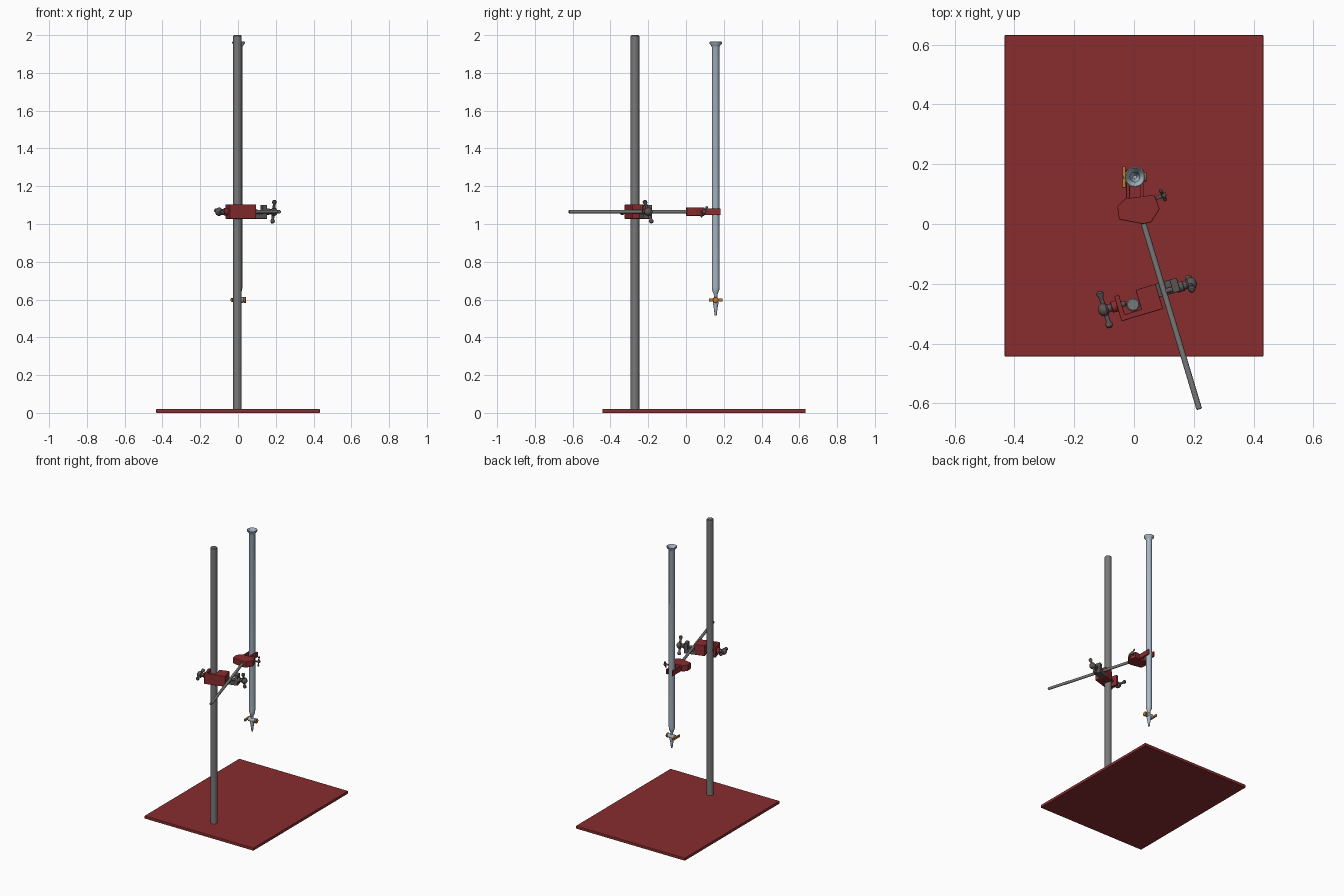
import bpy, bmesh, math
from mathutils import Vector, Matrix

if "Cube" in bpy.data.objects:
    bpy.data.objects.remove(bpy.data.objects["Cube"])


def mat(name, c):
    m = bpy.data.materials.new(name)
    m.diffuse_color = (*c, 1)
    m.use_nodes = True
    m.node_tree.nodes["Principled BSDF"].inputs["Base Color"].default_value = m.diffuse_color
    return m


RED = mat("red enamel", (0.25, 0.026, 0.028))
STEEL = mat("steel grey", (0.19, 0.19, 0.19))
IRON = mat("dark iron", (0.11, 0.088, 0.088))
GLASS = mat("pale glass", (0.40, 0.49, 0.58))
ORANGE = mat("orange plastic", (0.52, 0.19, 0.03))


def finish(bm, name, m, smooth=True):
    bmesh.ops.recalc_face_normals(bm, faces=bm.faces[:])
    me = bpy.data.meshes.new(name)
    bm.to_mesh(me)
    bm.free()
    ob = bpy.data.objects.new(name, me)
    bpy.context.collection.objects.link(ob)
    me.materials.append(m)
    if smooth:
        bpy.ops.object.select_all(action='DESELECT')
        ob.select_set(True)
        bpy.context.view_layer.objects.active = ob
        bpy.ops.object.shade_smooth_by_angle(angle=math.radians(35))
    return ob


def lathe(name, prof, m, origin, axis=(0, 0, 1), n=32):
    """Spin (radius, height) points round an axis."""
    bm = bmesh.new()
    rot = Vector((0, 0, 1)).rotation_difference(Vector(axis)).to_matrix()
    rings = []
    for r, h in prof:
        k = 1 if r == 0 else n
        rings.append([bm.verts.new(rot @ Vector((r * math.cos(2 * math.pi * i / n),
                      r * math.sin(2 * math.pi * i / n), h)) + Vector(origin)) for i in range(k)])
    for a, b in zip(rings, rings[1:]):
        for i in range(n):
            f = [a[i % len(a)], a[(i + 1) % len(a)], b[(i + 1) % len(b)], b[i % len(b)]]
            bm.faces.new(list(dict.fromkeys(f)))
    return finish(bm, name, m)


def rod(name, p, q, r, m, n=24, c=0.002):
    p, q = Vector(p), Vector(q)
    h = (q - p).length
    return lathe(name, [(0, 0), (r - c, 0), (r, c), (r, h - c), (r - c, h), (0, h)], m, p, q - p, n)


def prism(name, pts, z0, z1, m, bevel=0.003):
    bm = bmesh.new()
    f = bm.faces.new([bm.verts.new((x, y, z0)) for x, y in pts])
    ext = bmesh.ops.extrude_face_region(bm, geom=[f])
    bmesh.ops.translate(bm, vec=(0, 0, z1 - z0),
                        verts=[v for v in ext['geom'] if isinstance(v, bmesh.types.BMVert)])
    ob = finish(bm, name, m, False)
    if bevel:
        b = ob.modifiers.new("soft edges", 'BEVEL')
        b.width, b.segments = bevel, 2
    return ob


# Slanted clamp frame: u across the rod, v along the rod, origin on the pole
PX, PY, ZC = -0.003, -0.27, 1.065
ROT = Matrix.Rotation(math.radians(16.7), 3, 'Z')


def L(u, v, z=0):
    return ROT @ Vector((u, v, z)) + Vector((PX, PY, ZC))


def block(name, u0, u1, v0, v1, z0, z1, m):
    pts = [L(u, v).xy for u, v in ((u0, v0), (u1, v0), (u1, v1), (u0, v1))]
    return prism(name, pts, ZC + z0, ZC + z1, m)


def thumbscrew(name, start, knob, bar_dir, s):
    """Threaded shaft, turned knob and T-bar with ball ends."""
    start, knob = Vector(start), Vector(knob)
    a = (knob - start).normalized()
    rod(name + "_shaft", start, knob, 0.009 * s, IRON, 16)
    lathe(name + "_knob", [(0, -.026 * s), (.013 * s, -.026 * s), (.014 * s, -.012 * s), (.021 * s, -.006 * s),
          (.022 * s, .006 * s), (.017 * s, .016 * s), (.008 * s, .021 * s), (0, .022 * s)], IRON, knob, a, 20)
    d = Vector(bar_dir).normalized()
    for sign, side in ((1, "a"), (-1, "b")):
        lathe(f"{name}_wing_{side}", [(0, 0), (.009 * s, .005 * s), (.007 * s, .04 * s), (.012 * s, .05 * s),
              (.012 * s, .058 * s), (.007 * s, .064 * s), (0, .065 * s)], IRON, knob, d * sign, 16)


# Base plate and upright pole
prism("base_plate", [(-.433, -.443), (.433, -.443), (.433, .632), (-.433, .632)], 0, 0.02, RED, 0.002)
rod("upright_pole", (PX, PY, 0.015), (PX, PY, 2.0), 0.0225, STEEL, 32, 0.004)

# Boss head: hook round the pole, centre block, upward cradle for the rod
block("boss_front_wall", -.053, .075, -.042, -.023, -.038, .038, RED)
block("boss_left_jaw", -.053, -.036, -.042, .045, -.038, .038, RED)
block("boss_centre", .022, .092, -.042, .045, -.038, .038, RED)
block("cradle_floor", .085, .165, -.002, .045, -.038, -.01, IRON)
block("cradle_outer_jaw", .140, .165, -.002, .045, -.038, .036, IRON)
rod("left_screw_boss", L(-.072, .012), L(-.045, .012), 0.019, RED)
rod("right_screw_boss", L(.155, .012), L(.180, .012), 0.017, IRON)
thumbscrew("left_screw", L(-.022, .012), L(-.096, .012), ROT @ Vector((0, 1, 0.1)), 1.0)
thumbscrew("right_screw", L(.115, .012), L(.203, .012), ROT @ Vector((0, -.35, 1)), 1.0)

# Slanted support rod
rod("support_rod", (.028, .015, ZC), (.2185, -.62, ZC), 0.0095, STEEL, 24)

# Burette holder: body, tightening screw and two fingers
BX, BY = 0.003, 0.157
prism("holder_body", [(-.05, .015), (.03, .0), (.058, .006), (.086, .05), (.068, .098), (-.03, .085), (-.056, .058)],
      1.043, 1.087, RED)
thumbscrew("holder_screw", (.055, .075, ZC), (.097, .096, ZC), (-.3, .6, 1), 0.52)
for s, side in ((-1, "left"), (1, "right")):
    xs = sorted((BX + s * .017, BX + s * .029))
    prism(f"holder_finger_{side}", [(xs[0], .08), (xs[1], .08), (xs[1], .183), (xs[0], .183)],
          1.047, 1.083, RED, 0.002)

# Glass burette tube with flared mouth, hollow inside
lathe("burette_tube", [(.009, .60), (.009, .625), (.012, .632), (.019, .65), (.020, .665), (.020, 1.935),
      (.024, 1.945), (.033, 1.955), (.034, 1.963), (.031, 1.965), (.021, 1.948), (.016, 1.935),
      (.016, .665), (.006, .64), (0, .64)], GLASS, (BX, BY, 0))
lathe("burette_tip", [(0, .60), (.012, .60), (.015, .578), (.012, .568), (.0095, .55), (.0055, .517), (.004, .515),
      (0, .515)], GLASS, (BX, BY, 0), n=24)

# Stopcock
rod("stopcock_barrel", (BX - .026, BY, .598), (BX + .026, BY, .598), 0.015, GLASS)
rod("stopcock_plug", (BX - .04, BY, .598), (BX + .034, BY, .598), 0.010, ORANGE)
rod("stopcock_nut", (BX + .027, BY, .598), (BX + .039, BY, .598), 0.016, ORANGE, 12)
prism("stopcock_handle", [(BX - .042, BY - .036), (BX - .030, BY - .036), (BX - .030, BY + .036),
      (BX - .042, BY + .036)], .590, .606, ORANGE)
